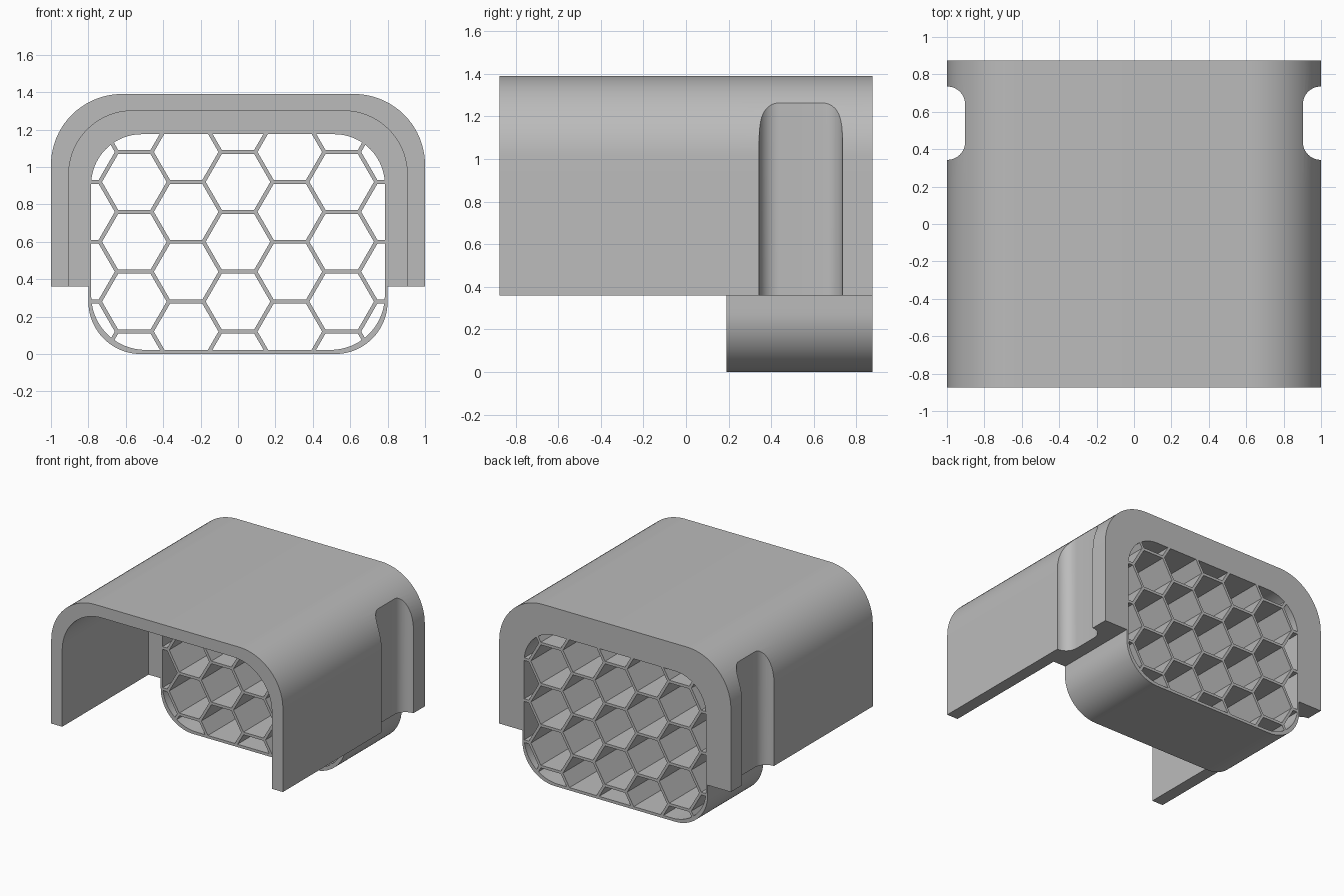
import bpy, bmesh, math

cube = bpy.data.objects.get("Cube")
if cube:
    bpy.data.objects.remove(cube)

grey = bpy.data.materials.new("plain grey")
grey.use_nodes = True
grey.diffuse_color = (0.5, 0.5, 0.5, 1)
grey.node_tree.nodes["Principled BSDF"].inputs["Base Color"].default_value = (0.5, 0.5, 0.5, 1)

COLLAR_Y, BACK_Y, LEDGE = 0.19, 0.875, 0.36


def arc(cx, cy, r, start, steps=20):
    """Counter-clockwise quarter circle from the start angle in degrees."""
    angles = [math.radians(start + 90 * i / steps) for i in range(steps + 1)]
    return [(cx + r * math.cos(a), cy + r * math.sin(a)) for a in angles]


def arch(half, top, r):
    """Rounded top from the right side over to the left side."""
    return arc(half - r, top - r, r, 0) + arc(r - half, top - r, r, 90)


def trough(half, bottom, r):
    """Rounded bottom from the left side over to the right side."""
    return arc(r - half, bottom + r, r, 180) + arc(half - r, bottom + r, r, 270)


def clip(poly, border):
    """Part of a polygon inside a convex counter-clockwise border."""
    for (ax, ay), (bx, by) in zip(border, border[1:] + border[:1]):
        def side(p):
            return (bx - ax) * (p[1] - ay) - (by - ay) * (p[0] - ax)
        kept = []
        for p, q in zip(poly, poly[1:] + poly[:1]):
            sp, sq = side(p), side(q)
            if sp >= 0:
                kept.append(p)
            if sp * sq < 0:
                t = sp / (sp - sq)
                kept.append((p[0] + t * (q[0] - p[0]), p[1] + t * (q[1] - p[1])))
        poly = kept
    return poly


def area(poly):
    return sum(p[0] * q[1] - q[0] * p[1] for p, q in zip(poly, poly[1:] + poly[:1])) / 2


def bake(obj):
    """Replace an object by its evaluated, welded mesh."""
    graph = bpy.context.evaluated_depsgraph_get()
    mesh = bpy.data.meshes.new_from_object(obj.evaluated_get(graph))
    bm = bmesh.new()
    bm.from_mesh(mesh)
    bmesh.ops.remove_doubles(bm, verts=bm.verts, dist=0.0002)
    bmesh.ops.recalc_face_normals(bm, faces=bm.faces)
    bm.to_mesh(mesh)
    bm.free()
    new = bpy.data.objects.new(obj.name, mesh)
    new.matrix_world = obj.matrix_world.copy()
    name = obj.name
    bpy.data.objects.remove(obj)
    new.name = name
    bpy.context.collection.objects.link(new)
    return new


def extrude(name, loops, low, high, upright=True):
    """Solid from an outline with holes; upright ones run along y, others along z."""
    curve = bpy.data.curves.new(name, "CURVE")
    curve.dimensions = "2D"
    curve.fill_mode = "BOTH"
    curve.extrude = (high - low) / 2
    for loop in loops:
        spline = curve.splines.new("POLY")
        spline.points.add(len(loop) - 1)
        for point, (x, y) in zip(spline.points, loop):
            point.co = (x, y, 0, 1)
        spline.use_cyclic_u = True
    obj = bpy.data.objects.new(name, curve)
    bpy.context.collection.objects.link(obj)
    middle = (low + high) / 2
    if upright:
        obj.rotation_euler.x = math.pi / 2
        obj.location.y = middle
    else:
        obj.location.z = middle
    bpy.context.view_layer.update()
    return bake(obj)


def finish(obj):
    obj.data.materials.clear()
    obj.data.materials.append(grey)
    bpy.ops.object.select_all(action="DESELECT")
    obj.select_set(True)
    bpy.context.view_layer.objects.active = obj
    bpy.ops.object.shade_smooth_by_angle(angle=math.radians(30))


# Thin hood open at the front and below
outer = arch(1, 1.39, 0.38)
inner = arch(0.905, 1.30, 0.34)
hood = [(1, LEDGE)] + outer + [(-1, LEDGE), (-0.905, LEDGE)] + inner[::-1] + [(0.905, LEDGE)]
finish(extrude("hood", [hood], -BACK_Y, COLLAR_Y))

# Honeycomb cells trimmed to the rounded opening
opening = arch(0.785, 1.175, 0.27) + trough(0.785, 0.022, 0.29)
pitch, wall = 0.32, 0.021
side_len = pitch / math.sqrt(3)
radius = (pitch - wall) / math.sqrt(3)
cells = []
for col in range(-3, 4):
    for row in range(-1, 5):
        cx = col * side_len * 1.5
        cz = 0.28 + row * pitch - (pitch / 2 if col % 2 else 0)
        hexagon = [(cx + radius * math.cos(k * math.pi / 3),
                    cz + radius * math.sin(k * math.pi / 3)) for k in range(6)]
        cell = clip(hexagon, opening)
        if len(cell) > 2 and area(cell) > 0.0003:
            cells.append(cell)

# Thick rear collar with the hanging tray and grille in one piece
rear = ([(0.8, LEDGE), (1, LEDGE)] + outer + [(-1, LEDGE), (-0.8, LEDGE)]
        + trough(0.8, 0, 0.28))
collar = extrude("rear_collar_and_grille", [rear] + cells, COLLAR_Y, BACK_Y)

# Upright finger slots on both sides
r, front, back, depth = 0.095, 0.343, 0.735, 0.903
slot = ([(1.2, front), (1.2, back)] + arc(depth + r, back - r, r, 90, 12)
        + arc(depth + r, front + r, r, 180, 12))
for sign in (1, -1):
    cutter = extrude("slot_cutter", [[(sign * x, y) for x, y in slot]], 0.2, 1.6, False)
    cutter.hide_render = True
    cut = collar.modifiers.new("slot", "BOOLEAN")
    cut.operation = "DIFFERENCE"
    cut.solver = "EXACT"
    cut.object = cutter
    bpy.context.view_layer.update()
    collar = bake(collar)
    bpy.data.objects.remove(cutter)
finish(collar)
